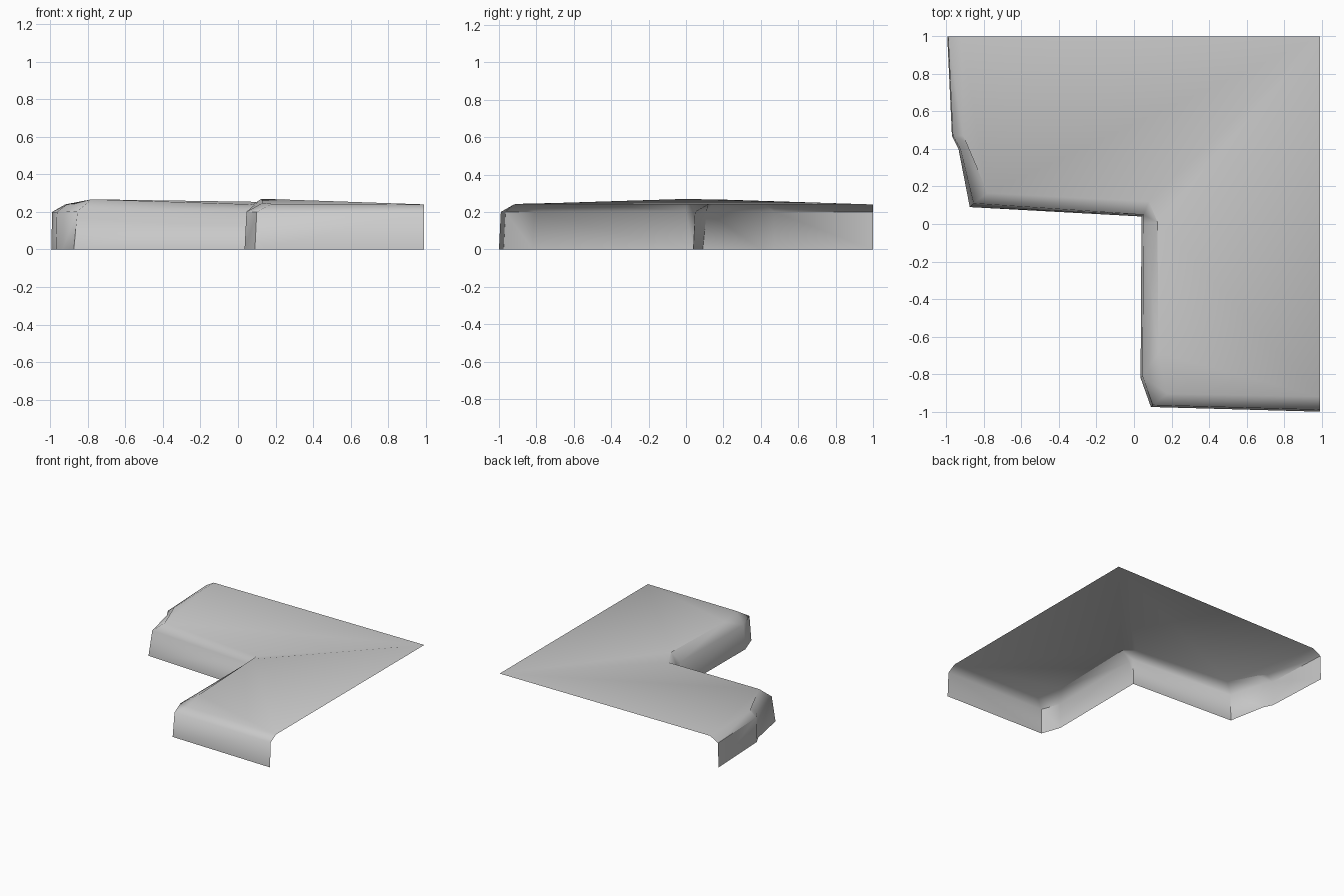
import bpy
import bmesh
import math

cube = bpy.data.objects.get("Cube")
if cube:
    bpy.data.objects.remove(cube, do_unlink=True)


def flat_material(name, value):
    mat = bpy.data.materials.new(name)
    mat.use_nodes = True
    color = (value, value, value, 1)
    mat.diffuse_color = color
    mat.node_tree.nodes["Principled BSDF"].inputs["Base Color"].default_value = color
    return mat


# Outer wall stations: foot (x, y), shoulder (x, y, z), rim (x, y, z)
stations = {
    "back_end": ((-0.995, 1), (-0.99, 1, 0.2), (-0.92, 1, 0.24)),
    "notch_back": ((-0.97, 0.47), (-0.965, 0.47, 0.2), (-0.91, 0.47, 0.24)),
    "notch_front": ((-0.935, 0.4), (-0.925, 0.4, 0.2), (-0.87, 0.42, 0.243)),
    "outer_corner": ((-0.875, 0.09), (-0.855, 0.11, 0.205), (-0.78, 0.165, 0.267)),
    "inner_corner": ((0.04, 0.04), (0.05, 0.05, 0.2), (0.08, 0.12, 0.24)),
    "inner_side": ((0.04, 0.0), (0.05, 0.0, 0.205), (0.125, 0.01, 0.27)),
    "chamfer_side": ((0.035, -0.82), (0.045, -0.81, 0.2), (0.13, -0.69, 0.248)),
    "chamfer_front": ((0.09, -0.975), (0.1, -0.965, 0.2), (0.18, -0.905, 0.243)),
    "front_end": ((0.99, -1), (0.99, -0.99, 0.2), (0.99, -0.92, 0.24)),
}

bm = bmesh.new()
rings = [[], [], []]
rim = {}
for name, (foot, shoulder, top) in stations.items():
    for ring, co in zip(rings, ((*foot, 0), shoulder, top)):
        ring.append(bm.verts.new(co))
    rim[name] = rings[2][-1]
rim["far_corner"] = bm.verts.new((0.99, 1, 0.24))

# Wall and sloping shoulder, open at the back and left sides
for low, high in zip(rings, rings[1:]):
    for i in range(len(low) - 1):
        bm.faces.new((low[i], low[i + 1], high[i + 1], high[i]))

# Gently sloping top
for names in (
    ("back_end", "notch_back", "outer_corner"),
    ("notch_back", "notch_front", "outer_corner"),
    ("back_end", "outer_corner", "far_corner"),
    ("outer_corner", "inner_corner", "far_corner"),
    ("inner_corner", "inner_side", "far_corner"),
    ("inner_side", "front_end", "far_corner"),
    ("inner_side", "chamfer_side", "front_end"),
    ("chamfer_side", "chamfer_front", "front_end"),
):
    bm.faces.new([rim[n] for n in names])

mesh = bpy.data.meshes.new("ledge_shell")
bm.to_mesh(mesh)
bm.free()
mesh.materials.append(flat_material("stone grey", 0.6))
shell = bpy.data.objects.new("ledge_shell", mesh)
bpy.context.collection.objects.link(shell)

# Smooth rounded shoulders with crisp corners
bpy.ops.object.select_all(action="DESELECT")
shell.select_set(True)
bpy.context.view_layer.objects.active = shell
bpy.ops.object.shade_smooth_by_angle(angle=math.radians(55))

# Crisp rim along the inner side
crisp = [rim_name for rim_name in ("inner_corner", "inner_side", "chamfer_side")]
crisp_points = [stations[n][2] for n in crisp]
for edge in mesh.edges:
    ends = [mesh.vertices[i].co for i in edge.vertices]
    if all(any((e - type(e)(p)).length < 0.001 for p in crisp_points) for e in ends):
        edge.use_edge_sharp = True
